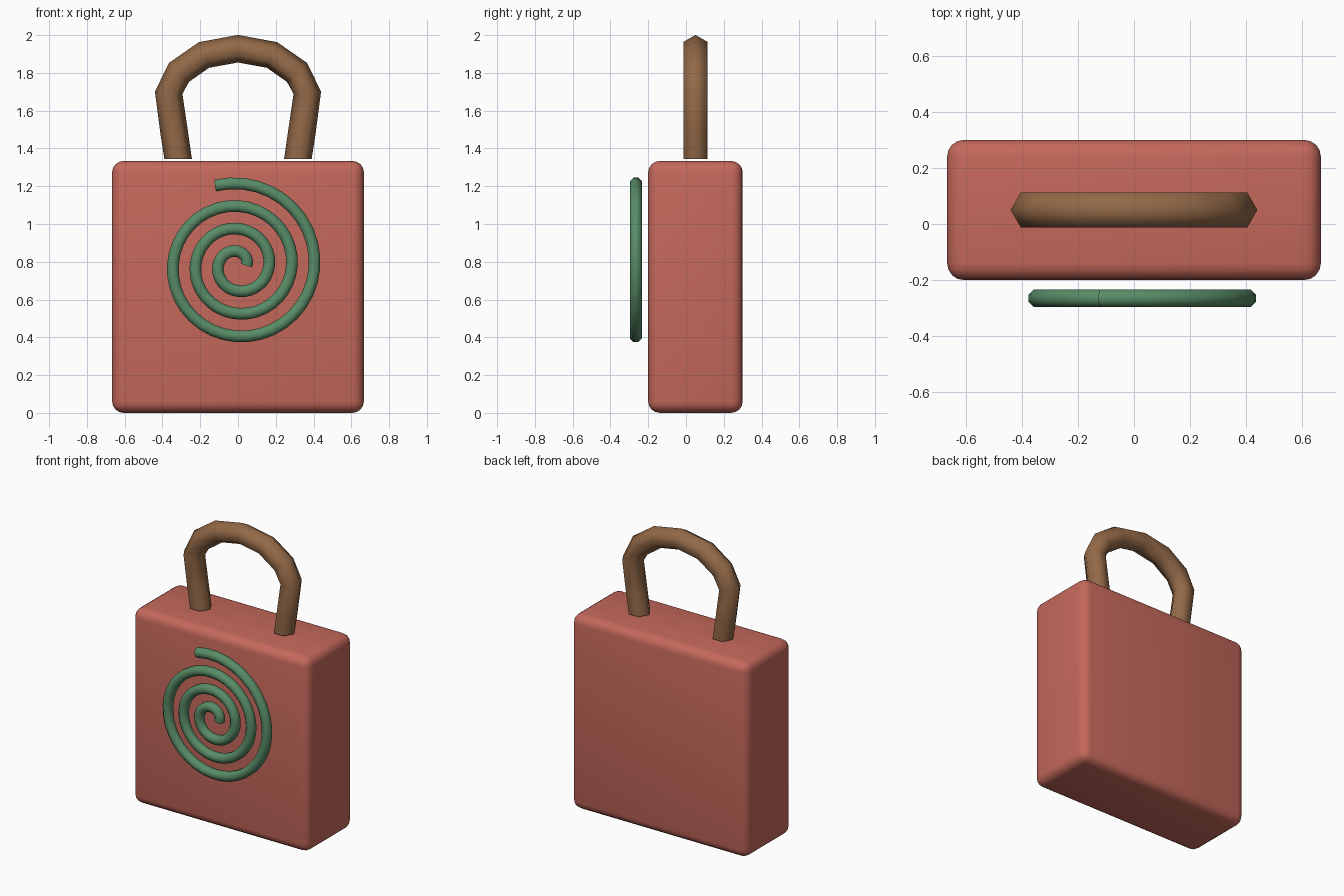
import bpy, bmesh, math
from mathutils import Vector, Matrix

if "Cube" in bpy.data.objects:
    bpy.data.objects.remove(bpy.data.objects["Cube"])


def material(name, rgb):
    m = bpy.data.materials.new(name)
    m.diffuse_color = (*rgb, 1)
    m.use_nodes = True
    m.node_tree.nodes["Principled BSDF"].inputs["Base Color"].default_value = m.diffuse_color
    return m


RED = material("brick red", (0.56, 0.14, 0.105))
BROWN = material("leather brown", (0.29, 0.14, 0.063))
GREEN = material("moss green", (0.098, 0.262, 0.135))


def finish(bm, name, mat, angle):
    bmesh.ops.recalc_face_normals(bm, faces=bm.faces)
    mesh = bpy.data.meshes.new(name)
    bm.to_mesh(mesh)
    bm.free()
    mesh.materials.append(mat)
    ob = bpy.data.objects.new(name, mesh)
    bpy.context.collection.objects.link(ob)
    bpy.ops.object.select_all(action='DESELECT')
    ob.select_set(True)
    bpy.context.view_layer.objects.active = ob
    bpy.ops.object.shade_smooth_by_angle(angle=math.radians(angle))
    return ob


def tube(name, path, y, radius, sides, phase, mat, end_tangents=None):
    """Capped tube swept along (x, z) points lying in a plane of constant y."""
    bm = bmesh.new()
    pts = [Vector((x, y, z)) for x, z in path]
    last = len(pts) - 1
    rings = []
    for i, p in enumerate(pts):
        t = (pts[min(i + 1, last)] - pts[max(i - 1, 0)]).normalized()
        if end_tangents and i in (0, last):
            t = Vector(end_tangents[0 if i == 0 else 1])
        side = Vector((t.z, 0, -t.x))
        ring = []
        for k in range(sides):
            a = phase + math.tau * k / sides
            ring.append(bm.verts.new(
                p + radius * (math.cos(a) * side + math.sin(a) * Vector((0, 1, 0)))))
        rings.append(ring)
    for r0, r1 in zip(rings, rings[1:]):
        for k in range(sides):
            j = (k + 1) % sides
            bm.faces.new((r0[k], r0[j], r1[j], r1[k]))
    bm.faces.new(rings[0])
    bm.faces.new(rings[-1])
    return finish(bm, name, mat, 65)


# Bag body: rounded box
bm = bmesh.new()
bmesh.ops.create_cube(bm, size=1, matrix=Matrix.Translation((0, 0.05, 0.667))
                      @ Matrix.Diagonal((1.333, 0.5, 1.333, 1)))
bmesh.ops.bevel(bm, geom=bm.edges[:], offset=0.06, segments=4,
                profile=0.5, affect='EDGES')
finish(bm, "bag_body", RED, 30)

# Handle: six-sided arched tube, mirrored about the middle
half = [(-0.317, 1.345), (-0.338, 1.485), (-0.367, 1.695),
        (-0.312, 1.803), (-0.18, 1.895)]
arch = half + [(0, 1.928)] + [(-x, z) for x, z in reversed(half)]
tube("handle", arch, 0.05, 0.073, 6, 0, BROWN, ((0, 0, 1), (0, 0, -1)))

# Spiral ornament floating in front of the body
steps = 120
end = math.tau * 3 + math.radians(106)
spiral = []
for i in range(steps + 1):
    a = end * i / steps
    r = 0.045 + 0.12 * a / math.tau
    spiral.append((r * math.cos(a), 0.78 + r * math.sin(a)))
tube("spiral_ornament", spiral, -0.265, 0.0335, 8, math.pi / 8, GREEN)
